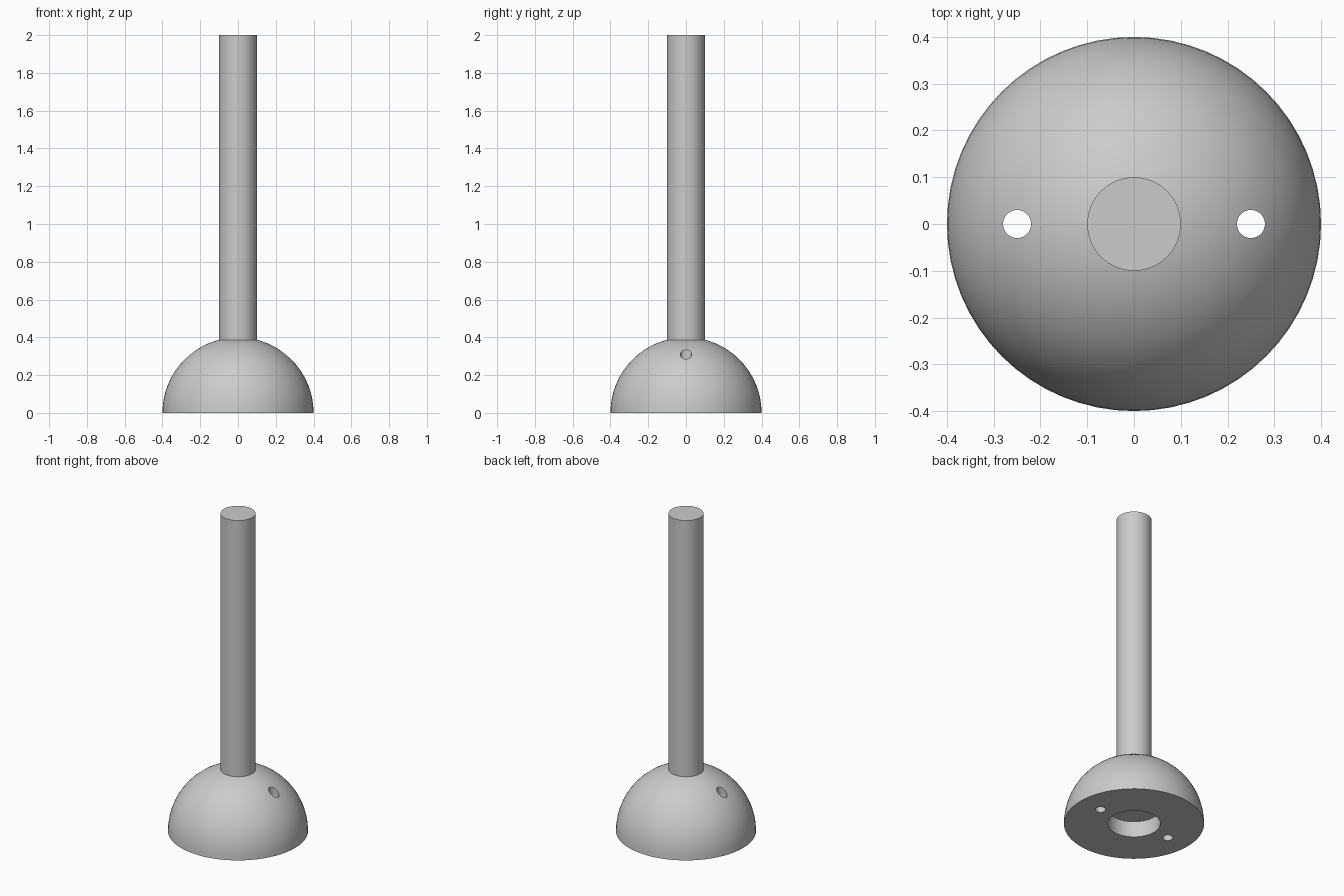
import bpy
import math

cube = bpy.data.objects.get("Cube")
if cube:
    bpy.data.objects.remove(cube)

grey = bpy.data.materials.new("plain grey")
grey.use_nodes = True
colour = (0.6, 0.6, 0.6, 1)
grey.diffuse_color = colour
grey.node_tree.nodes["Principled BSDF"].inputs["Base Color"].default_value = colour


def cylinder(name, radius, bottom, top, x=0, sides=64):
    bpy.ops.mesh.primitive_cylinder_add(
        vertices=sides, radius=radius, depth=top - bottom,
        location=(x, 0, (top + bottom) / 2))
    obj = bpy.context.object
    obj.name = name
    obj.data.materials.append(grey)
    return obj


def cut(target, cutter):
    mod = target.modifiers.new(cutter.name, 'BOOLEAN')
    mod.operation = 'DIFFERENCE'
    mod.solver = 'EXACT'
    mod.object = cutter
    bpy.context.view_layer.objects.active = target
    bpy.ops.object.modifier_apply(modifier=mod.name)
    bpy.data.objects.remove(cutter)


def smooth(obj):
    bpy.ops.object.select_all(action='DESELECT')
    obj.select_set(True)
    bpy.context.view_layer.objects.active = obj
    bpy.ops.object.shade_smooth_by_angle(angle=math.radians(30))


# Domed base: a sphere with its lower half cut away
bpy.ops.mesh.primitive_uv_sphere_add(segments=64, ring_count=32, radius=0.4)
base = bpy.context.object
base.name = "domed_base"
base.data.materials.append(grey)
cut(base, cylinder("lower_half", 0.6, -0.6, 0))

# Round recess underneath and two vertical screw holes
cut(base, cylinder("recess", 0.15, -0.1, 0.1))
for side in (-1, 1):
    cut(base, cylinder("screw_hole", 0.03, -0.1, 0.5, side * 0.25, 32))
smooth(base)

# Upright post, seated in the dome
post = cylinder("post", 0.1, 0.3, 2)
smooth(post)
